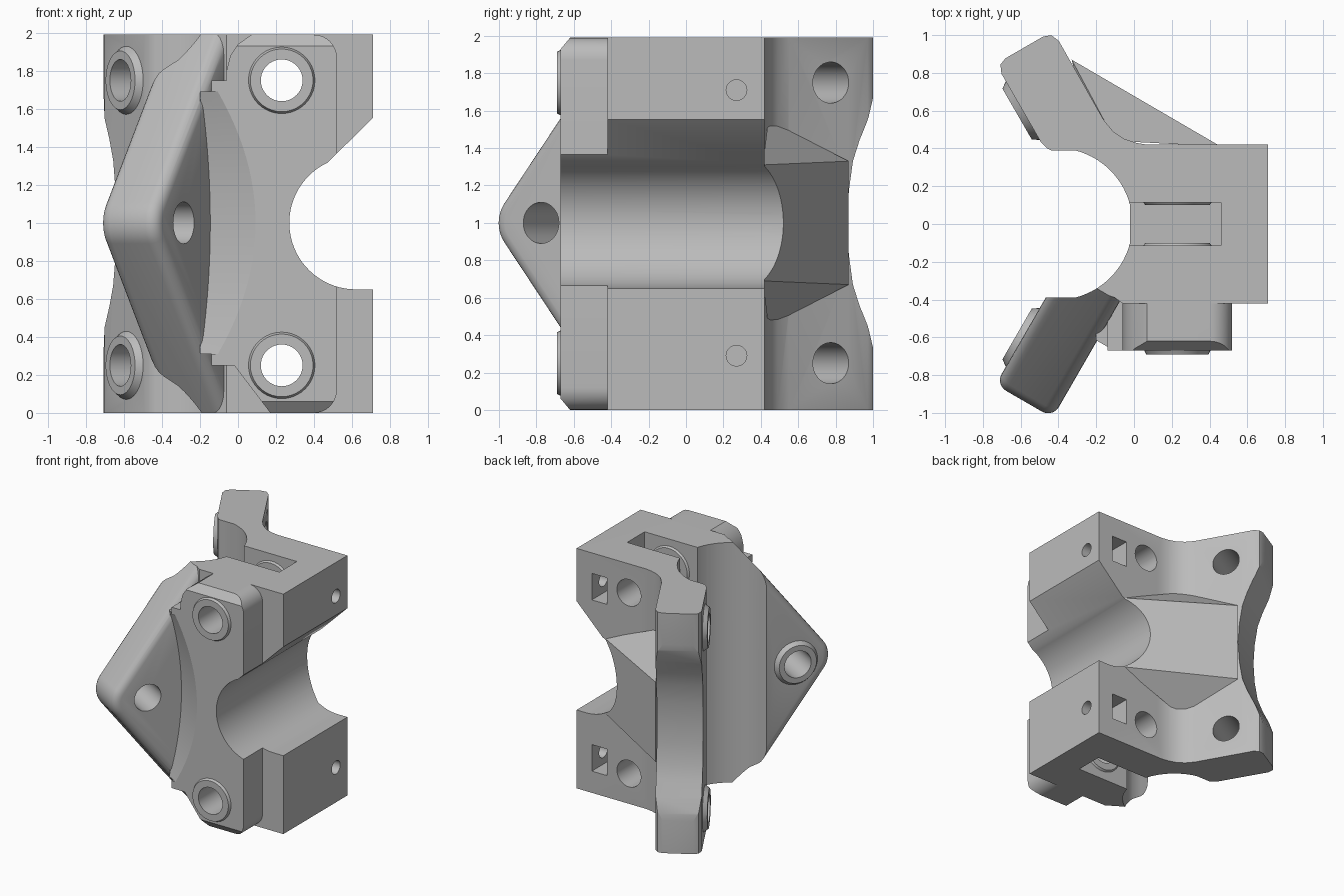
import bpy, bmesh, math
from mathutils import Vector

if "Cube" in bpy.data.objects:
    bpy.data.objects.remove(bpy.data.objects["Cube"])

TOP = 1.99
BOLT_X, BOLT_Z = 0.23, (0.25, 1.75)
T_IN, T_OUT = -0.21, 0.14          # inner and outer faces of both angled arms
grey = bpy.data.materials.new("grey_metal")
grey.use_nodes = True
grey.diffuse_color = (0.5, 0.5, 0.5, 1)
grey.node_tree.nodes["Principled BSDF"].inputs["Base Color"].default_value = (0.5, 0.5, 0.5, 1)


def arm(side, s, t, z=0.0):
    """Point in an arm's frame: s along the arm, t across its thickness."""
    return Vector((-0.5 * s + 0.866 * t, side * (0.866 * s + 0.5 * t), z))


def finish(name, bm):
    bmesh.ops.recalc_face_normals(bm, faces=bm.faces)
    mesh = bpy.data.meshes.new(name)
    bm.to_mesh(mesh)
    bm.free()
    mesh.materials.append(grey)
    ob = bpy.data.objects.new(name, mesh)
    bpy.context.collection.objects.link(ob)
    return ob


def prism(name, outline, place, low, high, bevel=0):
    """Extrude a 2D outline from low to high, placed by place(u, v, w)."""
    bm = bmesh.new()
    rings = [[bm.verts.new(place(u, v, w)) for u, v in outline] for w in (low, high)]
    caps = [bm.faces.new(r) for r in rings]
    n = len(outline)
    for i in range(n):
        j = (i + 1) % n
        bm.faces.new((rings[0][i], rings[0][j], rings[1][j], rings[1][i]))
    if bevel:
        bmesh.ops.recalc_face_normals(bm, faces=bm.faces)
        edges = [e for f in caps for e in f.edges]
        bmesh.ops.bevel(bm, geom=edges, offset=bevel, segments=5, profile=0.5, affect='EDGES')
    return finish(name, bm)


def cone(name, a, b, r1, r2=None):
    """Cylinder or frustum from point a to point b."""
    a, b = Vector(a), Vector(b)
    bm = bmesh.new()
    bmesh.ops.create_cone(bm, cap_ends=True, segments=40, radius1=r1,
                          radius2=r1 if r2 is None else r2, depth=(b - a).length)
    turn = (b - a).to_track_quat('Z', 'Y').to_matrix()
    bmesh.ops.rotate(bm, matrix=turn, verts=bm.verts)
    bmesh.ops.translate(bm, vec=(a + b) / 2, verts=bm.verts)
    return finish(name, bm)


def box(name, lo, hi):
    outline = [(lo[0], lo[1]), (hi[0], lo[1]), (hi[0], hi[1]), (lo[0], hi[1])]
    return prism(name, outline, flat, lo[2], hi[2])


def combine(target, tool, operation):
    mod = target.modifiers.new(operation, 'BOOLEAN')
    mod.operation, mod.solver, mod.object = operation, 'EXACT', tool
    bpy.context.view_layer.objects.active = target
    bpy.ops.object.modifier_apply(modifier=mod.name)
    bpy.data.objects.remove(tool)


def arc(cx, cy, r, start, end, n):
    angles = [math.radians(start + (end - start) * i / n) for i in range(n + 1)]
    return [(cx + r * math.cos(a), cy + r * math.sin(a)) for a in angles]


def flat(u, v, w):
    return Vector((u, v, w))


def upright(u, v, w):
    return Vector((u, w, v))


def sideways(u, v, w):
    return Vector((w, u, v))


def front_frame(u, v, w):
    return arm(-1, u, w, v)


def back_frame(u, v, w):
    return arm(1, u, w, v)


# Main block with the rear arm in one plan outline
arm_ends = [(1.04, 0.14), (1.085, 0.12), (1.1, 0.08), (1.1, -0.15), (1.085, -0.19),
            (1.04, -0.21), (0.62, -0.21), (0.58, -0.2)]
plan = [(0.71, -0.42), (0.71, 0.42), (0.07, 0.42), (0.01, 0.43), (-0.05, 0.45),
        (-0.11, 0.49), (-0.16, 0.55)]
plan += [tuple(arm(1, s, t))[:2] for s, t in arm_ends]
plan += [(-0.42, 0.38), (-0.2, 0.3), (-0.2, -0.32), (-0.06, -0.42)]
body = prism("clamp_bracket", plan, flat, 0, TOP)

# Curved waist across the end of the rear arm
half = [(1.11, 0.22), (1.09, 0.32), (1.05, 0.43), (0.99, 0.56), (0.95, 0.67), (0.925, 0.83)]
waist = half + [(0.915, 1.0)] + [(s, 2 - z) for s, z in reversed(half)]
waist += [(1.4, 1.78), (1.4, 0.22)]

# Gusset bracing the rear arm
bm = bmesh.new()
for x, y, h in ((0.46, 0.41, 0.31), (-0.33, 0.87, 0.33), (-0.1, 0.44, 0.55), (-0.3, 0.75, 0.33)):
    for z in (1 - h, 1 + h):
        bm.verts.new((x, y, z))
bmesh.ops.convex_hull(bm, input=bm.verts)
combine(body, finish("gusset", bm), 'UNION')
combine(body, prism("waist", waist, back_frame, -0.5, 0.5), 'DIFFERENCE')

# Triangular front wing with a rounded tip and softened edges
slope, tip, r = 1.31, 1.15, 0.18
lean = math.degrees(math.atan(1 / slope))
centre = tip - r / math.sin(math.atan(slope))
rise = (tip - 0.2) * slope
wing_outline = [(0.2, 1 - rise)] + arc(centre, 1, r, -lean, lean, 12) + [(0.2, 1 + rise)]
wing = prism("front_wing", wing_outline, front_frame, T_IN, T_OUT, bevel=0.065)
for lo, hi in ((-1, 0), (TOP, 3)):
    combine(wing, box("trim", (-2, -2, lo), (2, 2, hi)), 'DIFFERENCE')

# Front pad, rounded on the right, notched on the left
pad_outline = [(-0.2, 0.31), (-0.14, 0.31), (-0.14, 0.25), (-0.02, 0.25), (0.17, 0)]
pad_outline += arc(0.4, 0.12, 0.12, -90, 0, 8) + arc(0.4, TOP - 0.12, 0.12, 0, 90, 8)
pad_outline += [(0.07, TOP), (0.0, 1.94), (-0.04, 1.88), (-0.06, 1.8), (-0.06, 1.75),
                (-0.14, 1.75), (-0.14, 1.69), (-0.2, 1.69)]
pad = prism("front_pad", pad_outline, upright, -0.67, -0.4)
for base, d in ((0, 1), (TOP, -1)):
    wedge = [(-0.61, base - 0.012 * d), (-0.69, base + 0.084 * d), (-0.8, base + 0.084 * d),
             (-0.8, base - 0.012 * d)]
    combine(pad, prism("chamfer", wedge, sideways, -1, 1), 'DIFFERENCE')
sweep = [(0.534 + (0.69 * k / 12) ** 2 / 4.8, 1 + 0.69 * k / 12) for k in range(-12, 13)]
sweep += [(1.6, 1.69), (1.6, 0.31)]
combine(pad, prism("clearance", sweep, front_frame, 0.13, 0.9), 'DIFFERENCE')
combine(body, wing, 'UNION')
combine(body, pad, 'UNION')

# Round channel between the arms
channel = [(min(x, -0.02), max(-0.39, min(0.39, y))) for x, y in arc(-0.41, 0, 0.402, -76, 76, 32)]
channel = [(-1.2, -0.39), (-0.41, -0.39)] + channel + [(-0.41, 0.39), (-1.2, 0.39)]
combine(body, prism("channel", channel, flat, -1, 3), 'DIFFERENCE')

# Side bore with a sloped lead-in
bore = arc(0.62, 1.0, 0.35, 115, 270, 32) + [(0.95, 0.65), (0.95, 1.79)]
combine(body, prism("bore", bore, upright, -1.2, 1.2), 'DIFFERENCE')

# Link slots at both ends, with raised washers on their walls
for lo, hi in ((-0.2, 0.49), (1.5, 2.2)):
    combine(body, box("slot", (-0.3, -0.115, lo), (0.46, 0.115, hi)), 'DIFFERENCE')
for z in BOLT_Z:
    for side in (-1, 1):
        combine(body, cone("slot_washer", (BOLT_X, side * 0.14, z), (BOLT_X, side * 0.1, z),
                           0.2, 0.17), 'UNION')
    combine(body, cone("pad_washer", (BOLT_X, -0.64, z), (BOLT_X, -0.69, z), 0.19, 0.165), 'UNION')
    combine(body, cone("bolt_hole", (BOLT_X, -1, z), (BOLT_X, 1, z), 0.11), 'DIFFERENCE')

# Arm washers and pivot holes
for side, z in ((-1, 1.0), (1, BOLT_Z[0]), (1, BOLT_Z[1])):
    s = 0.814
    combine(body, cone("arm_washer", arm(side, s, T_IN + 0.03, z), arm(side, s, T_IN - 0.035, z),
                       0.2, 0.155), 'UNION')
    combine(body, cone("pivot_hole", arm(side, s, -0.5, z), arm(side, s, 0.5, z), 0.11), 'DIFFERENCE')

# Nut pockets and their set-screw holes
for z in (0.29, 1.71):
    combine(body, box("nut_pocket", (0.43, 0.18, z - 0.11), (0.57, 0.6, z + 0.11)), 'DIFFERENCE')
    combine(body, cone("screw_hole", (0.5, 0.27, z), (0.9, 0.27, z), 0.055), 'DIFFERENCE')

# Smooth curved faces, keep edges crisp
bpy.ops.object.select_all(action='DESELECT')
body.select_set(True)
bpy.context.view_layer.objects.active = body
bpy.ops.object.shade_smooth_by_angle(angle=math.radians(25))
